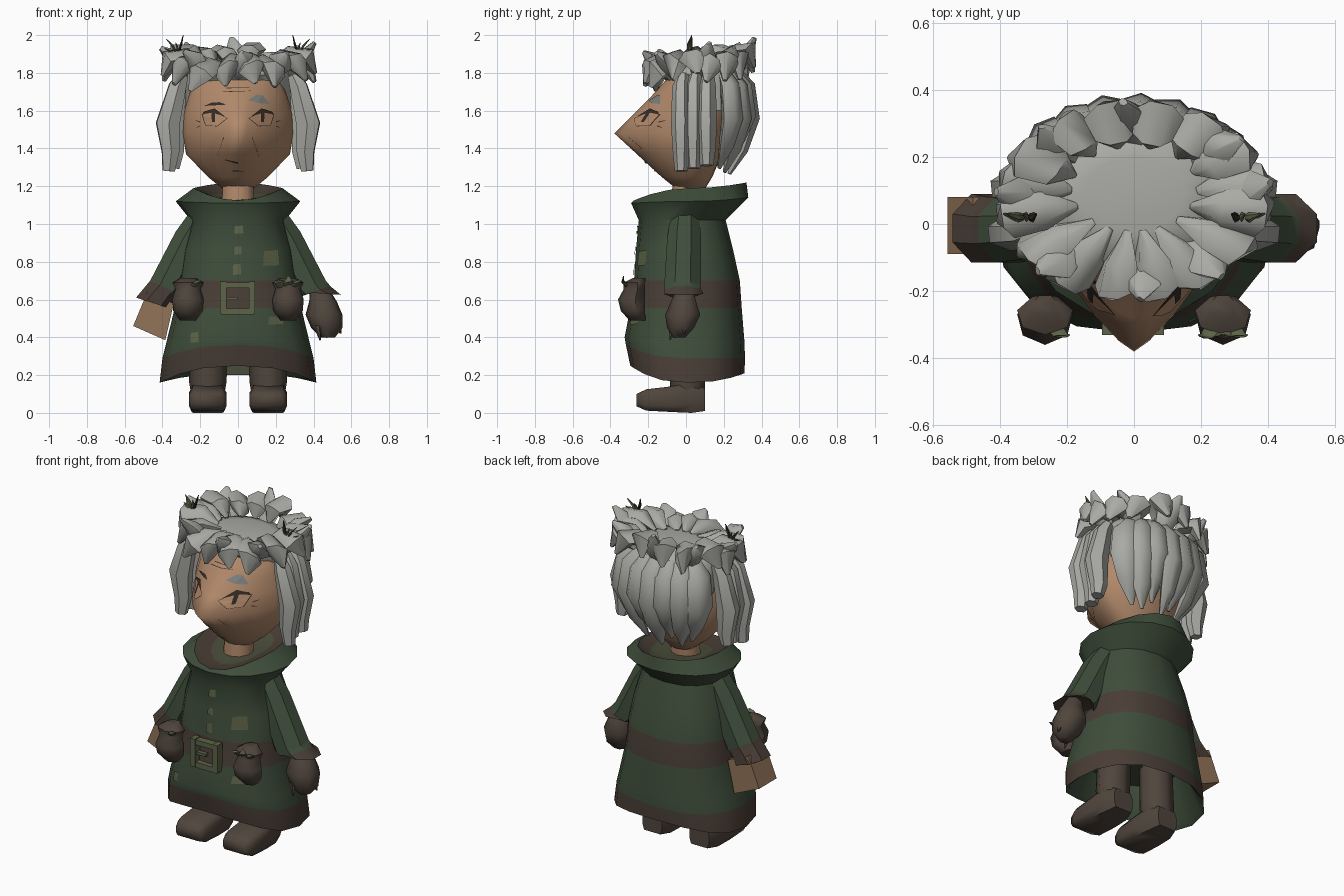
import bpy, bmesh, math, random
from mathutils import Vector
from mathutils.bvhtree import BVHTree

random.seed(11)
COLOURS = {
    "hair grey": (0.40, 0.405, 0.375), "skin": (0.44, 0.25, 0.145), "arm skin": (0.29, 0.175, 0.10),
    "coat green": (0.049, 0.075, 0.043), "trim brown": (0.066, 0.047, 0.036),
    "leather brown": (0.08, 0.06, 0.046), "olive": (0.108, 0.125, 0.064), "dark olive": (0.068, 0.074, 0.042),
    "dark line": (0.035, 0.024, 0.018), "brow grey": (0.20, 0.21, 0.21)}
MATS = {}
for key, rgb in COLOURS.items():
    MATS[key] = bpy.data.materials.new(key)
    MATS[key].diffuse_color = (*rgb, 1)


def finish(name, bm, slots, angle):
    mesh = bpy.data.meshes.new(name)
    tree = BVHTree.FromBMesh(bm)
    bm.to_mesh(mesh)
    bm.free()
    for s in slots:
        mesh.materials.append(MATS[s])
    ob = bpy.data.objects.new(name, mesh)
    bpy.context.collection.objects.link(ob)
    bpy.ops.object.select_all(action='DESELECT')
    ob.select_set(True)
    bpy.context.view_layer.objects.active = ob
    if angle:
        bpy.ops.object.shade_smooth_by_angle(angle=math.radians(angle))
    return tree


def build(name, lofts, angle=40):
    """Each loft is (rings, colour or list of one colour per band)."""
    bm, slots = bmesh.new(), []
    for rings, cols in lofts:
        if isinstance(cols, str):
            cols = [cols] * (len(rings) - 1)
        slots += [c for c in dict.fromkeys(cols) if c not in slots]
        vs = [[bm.verts.new(p) for p in r] for r in rings]
        n, faces = len(vs[0]), []
        for k, c in enumerate(cols):
            for i in range(n):
                j = (i + 1) % n
                faces.append(bm.faces.new((vs[k][i], vs[k][j], vs[k + 1][j], vs[k + 1][i])))
                faces[-1].material_index = slots.index(c)
        for r, c in ((vs[0][::-1], cols[0]), (vs[-1], cols[-1])):
            faces.append(bm.faces.new(r))
            faces[-1].material_index = slots.index(c)
        bmesh.ops.recalc_face_normals(bm, faces=faces)
    return finish(name, bm, slots, angle)


def oval(z, hw, yf, yb, wf=0, wb=0, n=16, p=2.0, pf=None, yc=None, cx=0):
    """Horizontal ring; wf and wb lift its front and back."""
    yc = (yf + yb) / 2 if yc is None else yc
    pts = []
    for i in range(n):
        s, c = math.sin(2 * math.pi * i / n), math.cos(2 * math.pi * i / n)
        e = 2 / (pf if pf and c > 0 else p)
        x = cx + hw * math.copysign(abs(s) ** e, s)
        y = yc + ((yf if c > 0 else yb) - yc) * abs(c) ** e
        pts.append((x, y, z + (wf if c > 0 else wb) * c * c))
    return pts


def slant(o, i, y0, y1, n=8):
    """Ring across a limb between outer and inner (x, z) points."""
    pts = []
    for k in range(n):
        a = 2 * math.pi * (k + 0.5) / n
        u, v = 0.5 + 0.54 * math.cos(a), 0.5 + 0.54 * math.sin(a)
        pts.append((o[0] + (i[0] - o[0]) * u, y0 + (y1 - y0) * v, o[1] + (i[1] - o[1]) * u))
    return pts


def box(x0, x1, y0, y1, z0, z1, col):
    return [[(x0, y0, z), (x1, y0, z), (x1, y1, z), (x0, y1, z)] for z in (z0, z1)], col


def lock(path, side, col):
    """Pointed strand with six-sided section; path holds (point, half width, half thickness)."""
    side, rings = Vector(side).normalized(), []
    for k, (p, w, t) in enumerate(path):
        d = Vector(path[min(k + 1, len(path) - 1)][0]) - Vector(path[max(k - 1, 0)][0])
        nrm = side.cross(d).normalized()
        rings.append([Vector(p) + side * w * u + nrm * t * v for u, v in
                      ((1, 0), (0.45, 0.9), (-0.45, 0.9), (-1, 0), (-0.45, -0.9), (0.45, -0.9))])
    return rings, col


def plates(name, shapes, tree, lift=0.003):
    """Thin painted shapes given as (colour, layer, [(x, z), ...]), laid on the front of a surface."""
    bm, slots = bmesh.new(), []
    for col, layer, pts in shapes:
        if col not in slots:
            slots.append(col)
        mid = tuple(sum(q[k] for q in pts) / len(pts) for k in (0, 1))
        ring = []
        for i, q in enumerate(pts):
            r = pts[(i + 1) % len(pts)]
            ring += [q, ((q[0] + r[0]) / 2, (q[1] + r[1]) / 2)]
        vs = []
        for x, z in ring + [mid]:
            hit = tree.ray_cast(Vector((x, -3, z)), Vector((0, 1, 0)))[0]
            if hit:
                vs.append(bm.verts.new(hit - Vector((0, lift + 0.003 * layer, 0))))
        for i in range(len(vs) - 1):
            f = bm.faces.new((vs[i], vs[(i + 1) % (len(vs) - 1)], vs[-1]))
            f.material_index = slots.index(col)
            f.normal_update()
            if f.normal.y > 0:
                f.normal_flip()
    finish(name, bm, slots, 0)


def mark(x0, z0, x1, z1, w=0.004):
    return "dark line", 1, [(x0, z0 - w), (x1, z1 - w * 0.4), (x1, z1 + w * 0.4), (x0, z0 + w)]


# Coat with arched hem, belt band, flared hood collar and hollow inside
G, T, O, L, H, D = "coat green", "trim brown", "olive", "leather brown", "hair grey", "dark olive"
coat = build("coat", [([
    oval(0.42, 0.28, -0.24, 0.24, p=2.4), oval(0.18, 0.39, -0.28, 0.29, 0.09, 0.05, p=2.4),
    oval(0.16, 0.415, -0.295, 0.31, 0.09, 0.05, p=2.4), oval(0.29, 0.40, -0.318, 0.312, 0.07, 0, p=2.4),
    oval(0.37, 0.38, -0.325, 0.31, 0.03, 0, p=2.4), oval(0.555, 0.335, -0.295, 0.295, p=2.4),
    oval(0.70, 0.32, -0.275, 0.285, p=2.4), oval(0.86, 0.295, -0.265, 0.25, p=2.3),
    oval(1.02, 0.25, -0.25, 0.21, p=2.2), oval(1.12, 0.33, -0.29, 0.33, -0.01, 0.02),
    oval(1.19, 0.235, -0.275, 0.32, -0.065, 0.03), oval(1.16, 0.16, -0.16, 0.25, -0.05, 0.0),
    oval(1.14, 0.12, -0.11, 0.16, -0.02, 0)],
    [G, G, T, G, G, T, G, G, G, G, T, D])], 40)

# Sleeves with thin trimmed cuffs
for s, name, end in ((-1, "right_sleeve", ((0.54, 0.61), (0.35, 0.55))),
                     (1, "left_sleeve", ((0.545, 0.625), (0.33, 0.64)))):
    fl = lambda q: (s * q[0], q[1])
    edge = T if s < 0 else G
    build(name, [([
        slant(fl((0.25, 1.07)), fl((0.12, 1.0)), -0.08, 0.07),
        slant(fl((0.33, 0.96)), fl((0.19, 0.84)), -0.10, 0.08),
        slant(fl((0.465, 0.70)), fl((0.29, 0.62)), -0.115, 0.08),
        slant(fl((0.49, 0.67)), fl((0.31, 0.61)), -0.115, 0.08),
        slant(fl(end[0]), fl(end[1]), -0.115, 0.09),
        slant(fl((0.48, 0.66)), fl((0.37, 0.63)), -0.07, 0.05)], [G, G, edge, T, T])], 40)

# Bare forearm stub and gloved hand with claws
build("forearm", [([[(x, y, z) for x, y, z in ((a[0], -0.09, a[1]), (b[0], -0.09, b[1]),
                                            (b[0], 0.08, b[1]), (a[0], 0.08, a[1]))]
                    for a, b in (((-0.48, 0.64), (-0.34, 0.58)), ((-0.555, 0.46), (-0.385, 0.385)))],
                   "arm skin")], 0)
claws = [lock([((0.42 + 0.035 * k, -0.07 + 0.02 * k, 0.46), 0.022, 0.022),
               ((0.435 + 0.036 * k, -0.085 + 0.025 * k, 0.385 + 0.012 * k), 0.004, 0.004)],
              (1, 0, 0), L) for k in range(4)]
build("glove", [([oval(z, w, a, b, n=7, cx=c) for z, w, a, b, c in (
    (0.66, 0.05, -0.05, 0.04, 0.43), (0.59, 0.075, -0.08, 0.06, 0.45), (0.52, 0.10, -0.11, 0.085, 0.455),
    (0.45, 0.085, -0.10, 0.05, 0.47), (0.40, 0.04, -0.07, 0.0, 0.475))], L)] + claws, 55)

# Boots and legs
for s, name in ((-1, "right_boot"), (1, "left_boot")):
    def sole(y, hw, z0, z1, cx=0.16):
        return [(s * (cx + hw * u), y, z0 + (z1 - z0) * v) for u, v in
                ((-0.85, 0), (0.85, 0), (1, 0.25), (1, 0.75), (0.8, 1), (-0.8, 1), (-1, 0.75), (-1, 0.25))]
    build(name, [
        ([sole(-0.262, 0.08, 0.035, 0.10), sole(-0.21, 0.10, 0.012, 0.125), sole(-0.08, 0.10, 0.005, 0.14),
          sole(0.03, 0.09, 0.0, 0.16), sole(0.10, 0.065, 0.01, 0.13)], L),
        ([oval(0.08, 0.085, -0.08, 0.10, n=8, cx=s * 0.16), oval(0.17, 0.10, -0.085, 0.10, n=8, cx=s * 0.16),
          oval(0.43, 0.095, -0.08, 0.10, n=8, cx=s * 0.15)], L)], 65)

# Head with pointed nose, and neck
head = build("head", [([oval(z, w, a, b, n=20, p=2.1, pf=q, yc=0.03) for z, w, a, b, q in (
    (1.185, 0.08, -0.05, 0.10, 2), (1.25, 0.16, -0.13, 0.14, 1.7), (1.37, 0.275, -0.26, 0.19, 1.45),
    (1.48, 0.295, -0.38, 0.22, 1.25), (1.58, 0.29, -0.28, 0.24, 1.35), (1.68, 0.26, -0.18, 0.24, 1.6),
    (1.77, 0.22, -0.10, 0.23, 2), (1.82, 0.15, -0.03, 0.18, 2))], "skin")], 180)
build("neck", [([oval(1.08, 0.09, -0.08, 0.08, n=10), oval(1.23, 0.085, -0.07, 0.09, n=10)], "skin")])

# Eyes, brows, mouth and wrinkles
face = []
for s in (-1, 1):
    shape = lambda pts: [(s * (0.13 + u), 1.57 + v) for u, v in pts]
    face += [("dark line", 0, shape(((-0.075, -0.01), (-0.022, -0.053), (0.042, -0.051), (0.063, 0.01), (0, 0.03)))),
             ("skin", 1, shape(((-0.07, -0.01), (-0.02, -0.05), (0.04, -0.048), (0.058, 0.008), (0, 0.028)))),
             ("dark line", 2, shape(((-0.008, -0.03), (0.008, -0.03), (0.011, 0.02), (-0.009, 0.02)))),
             ("dark line", 2, shape(((-0.06, 0.0), (0, 0.022), (0.06, 0.01), (0.05, 0.025), (-0.005, 0.042)))),
             mark(s * 0.075, 1.46, s * 0.11, 1.36, 0.003),
             mark(s * 0.20, 1.54, s * 0.225, 1.548, 0.003), mark(s * 0.20, 1.52, s * 0.22, 1.51, 0.003)]
face += [("dark line", 1, [(-0.18, 1.625), (-0.06, 1.632), (-0.10, 1.645), (-0.14, 1.642)]),
         ("brow grey", 1, [(0.055, 1.655), (0.10, 1.685), (0.13, 1.682), (0.17, 1.635), (0.11, 1.64)]),
         mark(0.0, 1.322, -0.07, 1.34, 0.005), mark(-0.03, 1.28, 0.03, 1.28, 0.003),
         mark(-0.08, 1.70, 0.07, 1.705, 0.002), mark(-0.06, 1.72, 0.06, 1.722, 0.002)]
plates("face_details", face, head)

# Buttons and sewn patches
sew = [(O, 1, [(x - w, z - h), (x + w, z - h * 0.9), (x + w * 0.85, z + h), (x - w * 0.9, z + h * 0.85)])
       for x, z, w, h in ((0.005, 0.97, 0.024, 0.022), (0, 0.86, 0.02, 0.022), (-0.005, 0.76, 0.022, 0.03),
                          (0.175, 0.82, 0.042, 0.042), (-0.23, 0.40, 0.022, 0.028), (0.2, 0.49, 0.04, 0.022))]
plates("patches", sew, coat)
build("under_hem_patch", [box(-0.06, 0.06, -0.205, -0.2, 0.20, 0.30, D)], 0)

# Belt buckle
build("buckle", [box(-0.095, -0.062, -0.33, -0.28, 0.525, 0.695, O), box(0.057, 0.09, -0.33, -0.28, 0.525, 0.695, O),
                 box(-0.09, 0.085, -0.325, -0.28, 0.52, 0.553, O), box(-0.09, 0.085, -0.325, -0.28, 0.66, 0.69, O),
                 box(-0.062, 0.0, -0.315, -0.29, 0.597, 0.613, O)], 0)

# Belt pouches with sprigs
for s, name in ((-1, "right_pouch"), (1, "left_pouch")):
    c = s * 0.265
    sprig = [lock([((c + u, -0.31, 0.67), 0.028, 0.008), ((c + u * 1.6, -0.335, 0.695), 0.024, 0.008),
                   ((c + u * 2.4, -0.33, 0.725 - abs(u)), 0.003, 0.003)], (1, 0, 0.3), O)
             for u in ((-0.03, 0.0, 0.03) if s > 0 else (0.03,))]
    build(name, [([oval(z, w, a, -0.21, n=7, cx=c) for z, w, a in (
        (0.49, 0.045, -0.30), (0.54, 0.08, -0.345), (0.60, 0.085, -0.36), (0.655, 0.068, -0.33),
        (0.69, 0.085, -0.33), (0.715, 0.04, -0.28))], L)] + sprig, 55)

# Hair cap
build("hair_cap", [([oval(1.60, 0.28, 0.02, 0.28), oval(1.72, 0.285, -0.06, 0.30), oval(1.79, 0.28, -0.14, 0.30),
                     oval(1.835, 0.25, -0.12, 0.27), oval(1.85, 0.15, -0.02, 0.2)], H)], 60)


# Hanging locks at the sides and back
def around(a, f, z, rx=0.37, ry=0.275):
    return Vector((rx * f * math.sin(a), 0.07 - ry * f * math.cos(a), z))


hang = []
for s in (-1, 1):
    for k, y in enumerate((-0.025, 0.04, 0.11)):
        d = (0.012, -0.012, 0.004)[k]
        hang.append(lock([((s * 0.29, y + 0.01, 1.79), 0.03, 0.03), ((s * 0.32, y, 1.73), 0.048, 0.05),
                          ((s * (0.36 + d), y, 1.53), 0.055, 0.068), ((s * (0.345 + d), y, 1.38), 0.045, 0.05),
                          ((s * (0.355 + d), y, 1.28 + 0.015 * k), 0.035, 0.035)], (0.1 * s, 1, 0), H))
for i in range(7):
    a = math.pi + (i - 3) * 0.285
    d, tip = random.uniform(-0.02, 0.02), (0.02, 0.0, 0.05, -0.01, 0.04, 0.0, 0.03)[i]
    side = (math.cos(a + 0.3), math.sin(a + 0.3), 0.06 * (-1) ** i)
    hang.append(lock([(around(a, 0.72, 1.80), 0.05, 0.03), (around(a, 0.90, 1.73), 0.075, 0.045),
                      (around(a, 0.97, 1.56 + d), 0.082, 0.05), (around(a, 0.80, 1.40 + tip), 0.06, 0.035),
                      (around(a, 0.58, 1.275 + tip), 0.01, 0.01)], side, H))
build("hanging_locks", hang, 50)

# Crown of chunky tufts curling outward and down, with some rising points
tufts = []
N = 16
for i in range(N):
    a = 2 * math.pi * (i + 0.5) / N + random.uniform(-0.06, 0.06)
    d, front = random.uniform(-0.025, 0.025), math.cos(a)
    ring = lambda f, z, turn=0: around(a + turn, f, z, 0.385)
    side = Vector((math.cos(a), math.sin(a), random.uniform(-0.7, 0.7)))
    tufts.append(lock([(ring(0.47 - 0.14 * front, 1.845), 0.012, 0.012),
                       (ring(0.70, 1.88 + d - 0.02 * front), 0.06, 0.042),
                       (ring(0.96, 1.865 + d - 0.045 * front), 0.076, 0.052),
                       (ring(1.06, 1.77 + d * 1.4 - 0.035 * front, d * 5), 0.012, 0.012)], side, H))
    if i % 2:
        a += math.pi / N
        tufts.append(lock([(ring(0.66, 1.80), 0.05, 0.035), (ring(0.88, 1.87 - 0.015 * front), 0.078, 0.045),
                           (ring(1.07, 1.94 + d - 0.03 * front, d * 5), 0.014, 0.012)], side, H))
build("crown_tufts", tufts, 50)

# Twigs tucked in the crown
twigs = []
for s in (-1, 1):
    for k, (dx, dz) in enumerate(((-0.04, 0.09), (0.05, 0.07), (0.0, 0.05), (0.06, 0.02))):
        twigs.append(lock([((s * 0.32, 0.02, 1.89), 0.006, 0.006),
                           ((s * (0.32 + dx * 0.5), 0.02, 1.90 + dz * 0.6), 0.016, 0.006),
                           ((s * (0.33 + dx), 0.03, 1.91 + dz), 0.002, 0.002)],
                          (0, 1, 0.2), "dark line" if k == 0 else O))
build("twigs", twigs, 0)
